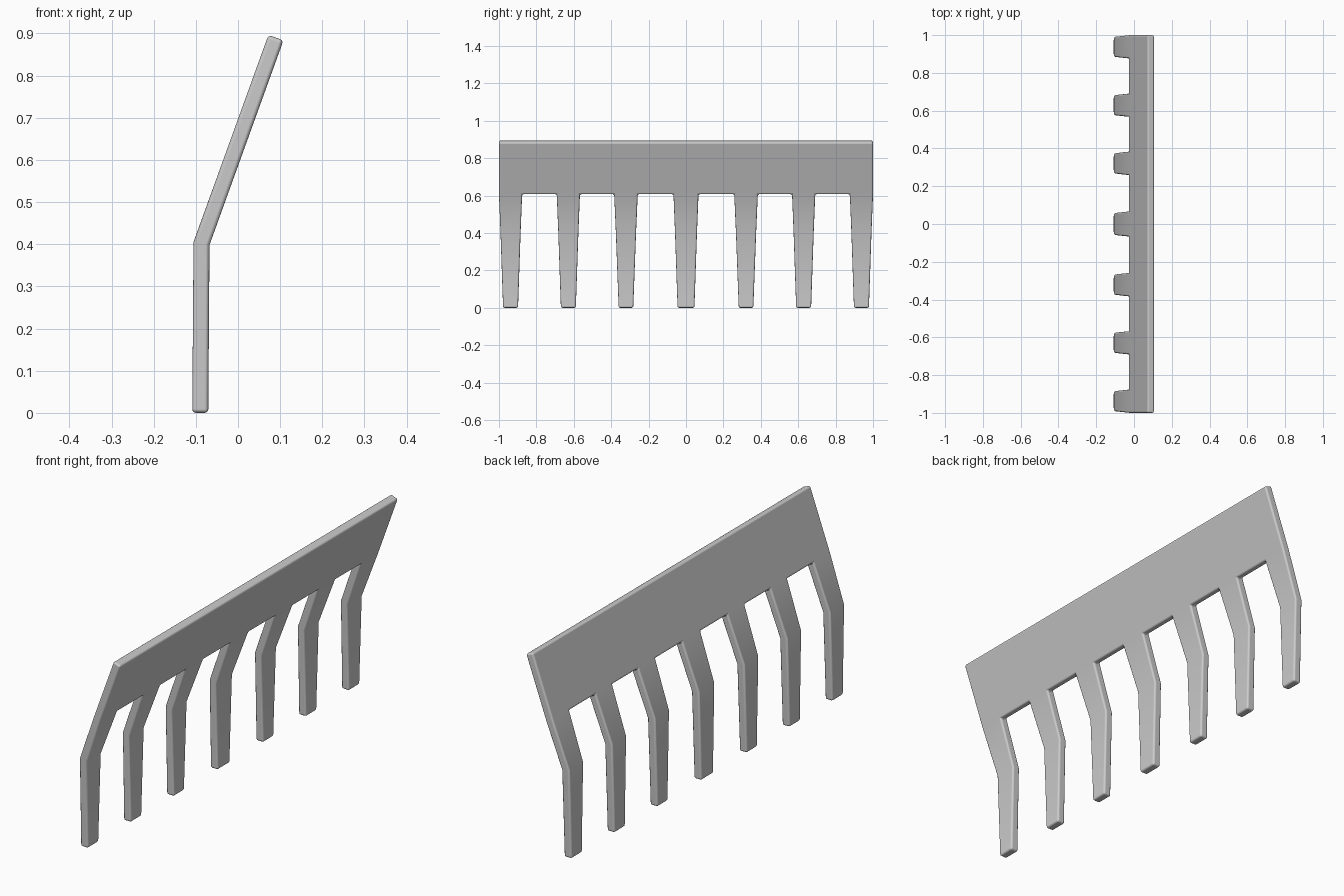
import bpy, bmesh

if "Cube" in bpy.data.objects:
    bpy.data.objects.remove(bpy.data.objects["Cube"])

# side profile (centre line), from tooth tip to top of the panel
TIP, BEND, ROOT, TOP = 0.0, 0.402, 0.611, 0.89


def profile_x(z):
    if z <= BEND:
        return -0.0895 + 0.003 * z / BEND
    return -0.0865 + 0.1765 * (z - BEND) / (TOP - BEND)


# teeth: (centre at root, half width at root, centre at tip, half width at tip)
half = [(0.938, 0.062, 0.938, 0.040), (0.629, 0.062, 0.629, 0.040), (0.321, 0.063, 0.321, 0.039)]
teeth = [(-a, b, -c, d) for a, b, c, d in half] + [(0, 0.067, 0, 0.045)] + half[::-1]

bm = bmesh.new()


def row(ys, z):
    return [bm.verts.new((profile_x(z), y, z)) for y in ys]


def strip(lower, upper):
    for i in range(len(lower) - 1):
        bm.faces.new((lower[i], lower[i + 1], upper[i + 1], upper[i]))


# panel
cols = [y for c, w, _, _ in teeth for y in (c - w, c + w)]
root = row(cols, ROOT)
strip(root, row(cols, TOP))

# tapered, bent teeth
for i, (c, w, ct, wt) in enumerate(teeth):
    wm = wt + (w - wt) * 0.62
    bend = row((c - wm, c + wm), BEND)
    strip(bend, root[2 * i:2 * i + 2])
    strip(row((ct - wt, ct + wt), TIP), bend)

bmesh.ops.recalc_face_normals(bm, faces=bm.faces)
mesh = bpy.data.meshes.new("comb_plate")
bm.to_mesh(mesh)
bm.free()
plate = bpy.data.objects.new("comb_plate", mesh)
bpy.context.collection.objects.link(plate)
for p in mesh.polygons:
    p.use_smooth = True

# thickness and rounded rims
solid = plate.modifiers.new("thickness", 'SOLIDIFY')
solid.thickness = 0.038
solid.offset = 0
solid.use_even_offset = True
bevel = plate.modifiers.new("rounded_rim", 'BEVEL')
bevel.width = 0.009
bevel.segments = 3
bevel.limit_method = 'ANGLE'
bevel.angle_limit = 0.9
bevel.harden_normals = True
